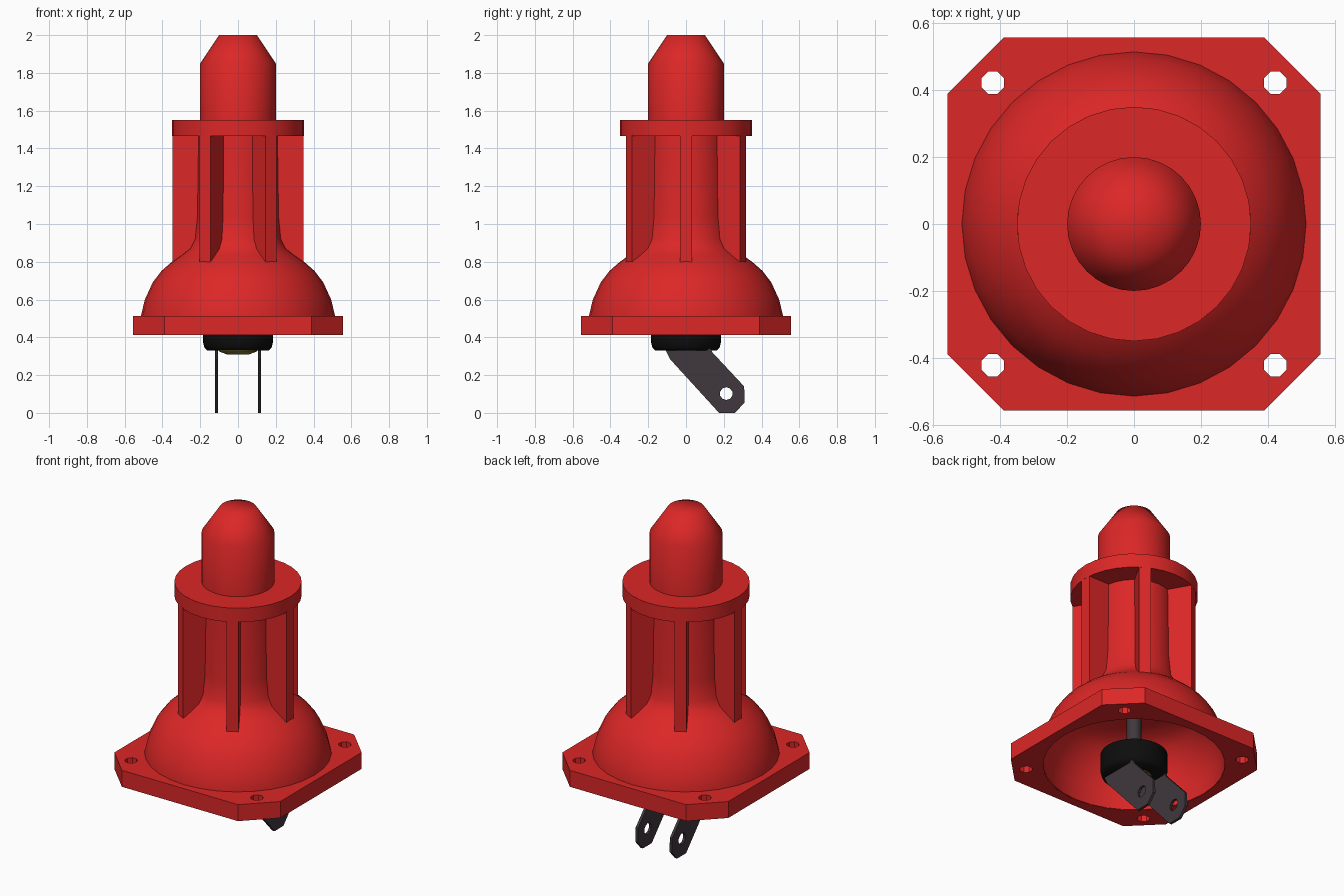
import bpy, bmesh
from math import sin, cos, pi, radians
from mathutils import Matrix, Vector

cube = bpy.data.objects.get("Cube")
if cube:
    bpy.data.objects.remove(cube, do_unlink=True)


def material(name, rgb):
    m = bpy.data.materials.new(name)
    m.use_nodes = True
    m.diffuse_color = (*rgb, 1)
    m.node_tree.nodes["Principled BSDF"].inputs["Base Color"].default_value = (*rgb, 1)
    return m


RED = material("red plastic", (0.72, 0.02, 0.02))
BLACK = material("black rubber", (0.004, 0.004, 0.004))
STEEL = material("dark steel", (0.05, 0.038, 0.045))
BRASS = material("brass", (0.3, 0.2, 0.04))


def finish(name, bm, mat, angle=None):
    bmesh.ops.recalc_face_normals(bm, faces=bm.faces[:])
    me = bpy.data.meshes.new(name)
    bm.to_mesh(me)
    bm.free()
    me.materials.append(mat)
    ob = bpy.data.objects.new(name, me)
    bpy.context.collection.objects.link(ob)
    if angle:
        bpy.ops.object.select_all(action='DESELECT')
        ob.select_set(True)
        bpy.context.view_layer.objects.active = ob
        bpy.ops.object.shade_smooth_by_angle(angle=radians(angle))
    return ob


def lathe(name, profile, mat, angle=50, steps=32):
    """Spin a radius/height profile round the z axis."""
    bm = bmesh.new()
    vs = [bm.verts.new((r, 0, z)) for r, z in profile]
    es = [bm.edges.new(pair) for pair in zip(vs, vs[1:])]
    bmesh.ops.spin(bm, geom=vs + es, cent=(0, 0, 0), axis=(0, 0, 1),
                   angle=2 * pi, steps=steps, use_merge=False)
    bmesh.ops.remove_doubles(bm, verts=bm.verts[:], dist=1e-4)
    return finish(name, bm, mat, angle)


def ring(x, y, r, n):
    return [(x + r * cos(2 * pi * (i + 0.5) / n), y + r * sin(2 * pi * (i + 0.5) / n))
            for i in range(n)]


def sheet(name, loops, depth, matrix, mat):
    """Fill an outline with holes, then extrude it to a slab."""
    bm = bmesh.new()
    edges = []
    for loop in loops:
        vs = [bm.verts.new((x, y, 0)) for x, y in loop]
        edges += [bm.edges.new((v, vs[i - 1])) for i, v in enumerate(vs)]
    bmesh.ops.triangle_fill(bm, edges=edges, use_beauty=True, normal=(0, 0, 1))
    geo = bmesh.ops.extrude_face_region(bm, geom=bm.faces[:], use_keep_orig=True)
    top = [v for v in geo["geom"] if isinstance(v, bmesh.types.BMVert)]
    bmesh.ops.translate(bm, verts=top, vec=(0, 0, depth))
    bmesh.ops.transform(bm, matrix=matrix, verts=bm.verts[:])
    return finish(name, bm, mat)


# Mounting plate with clipped corners, screw holes and a central opening
W, C, H = 0.557, 0.39, 0.422
outline = [(W, -C), (W, C), (C, W), (-C, W), (-W, C), (-W, -C), (-C, -W), (C, -W)]
holes = [ring(sx * H, sy * H, 0.036, 8) for sx in (-1, 1) for sy in (-1, 1)]
sheet("mounting_plate", [outline, ring(0, 0, 0.505, 32)] + holes, 0.1,
      Matrix.Translation((0, 0, 0.412)), RED)

# Hollow dome flaring out of the central column
dome = [(0.515, 0.413), (0.515, 0.51), (0.493, 0.6), (0.452, 0.69), (0.405, 0.752),
        (0.35, 0.8), (0.3, 0.835), (0.255, 0.87), (0.23, 0.92), (0.218, 1.04),
        (0.212, 1.48)]
cavity = [(0, 0.785), (0.2, 0.785), (0.33, 0.765), (0.39, 0.725), (0.435, 0.67),
          (0.473, 0.6), (0.497, 0.51), (0.5, 0.413)]
lathe("dome_and_column", cavity + dome, RED)

# Collar and tapered tip
lathe("collar", [(0, 1.465), (0.35, 1.465), (0.35, 1.55), (0, 1.55)], RED)
lathe("tip", [(0, 1.5), (0.2, 1.5), (0.2, 1.85), (0.1, 2.0), (0, 2.0)], RED, angle=65)

# Six ribs round the column
for i in range(6):
    bm = bmesh.new()
    place = (Matrix.Rotation(i * pi / 3, 4, 'Z') @ Matrix.Translation((0.249, 0, 1.13))
             @ Matrix.Diagonal((0.198, 0.066, 0.68, 1)))
    bmesh.ops.create_cube(bm, size=1, matrix=place)
    finish(f"rib_{i + 1}", bm, RED)

# Socket underneath: rubber plug, stem and brass contact
lathe("plug", [(0, 0.33), (0.163, 0.33), (0.178, 0.345), (0.185, 0.375),
               (0.185, 0.47), (0, 0.47)], BLACK)
lathe("stem", [(0, 0.46), (0.041, 0.46), (0.041, 0.79), (0, 0.79)], STEEL, steps=16)
lathe("contact", [(0, 0.31), (0.06, 0.31), (0.1, 0.325), (0.1, 0.34), (0, 0.34)], BRASS)

# Slanted terminal blades, drawn in the y-z plane
blade = [(-0.105, 0.35), (-0.105, 0.325), (-0.085, 0.285), (0.175, 0.0), (0.26, 0.0),
         (0.31, 0.055), (0.308, 0.14), (0.14, 0.32), (0.125, 0.35)]
yz = Matrix(((0, 0, 1, 0), (1, 0, 0, 0), (0, 1, 0, 0), (0, 0, 0, 1)))
for side, x in (("left", 0.115), ("right", -0.115)):
    sheet(f"{side}_terminal", [blade, ring(0.213, 0.102, 0.034, 10)], 0.016,
          Matrix.Translation((x - 0.008, 0, 0)) @ yz, STEEL)
